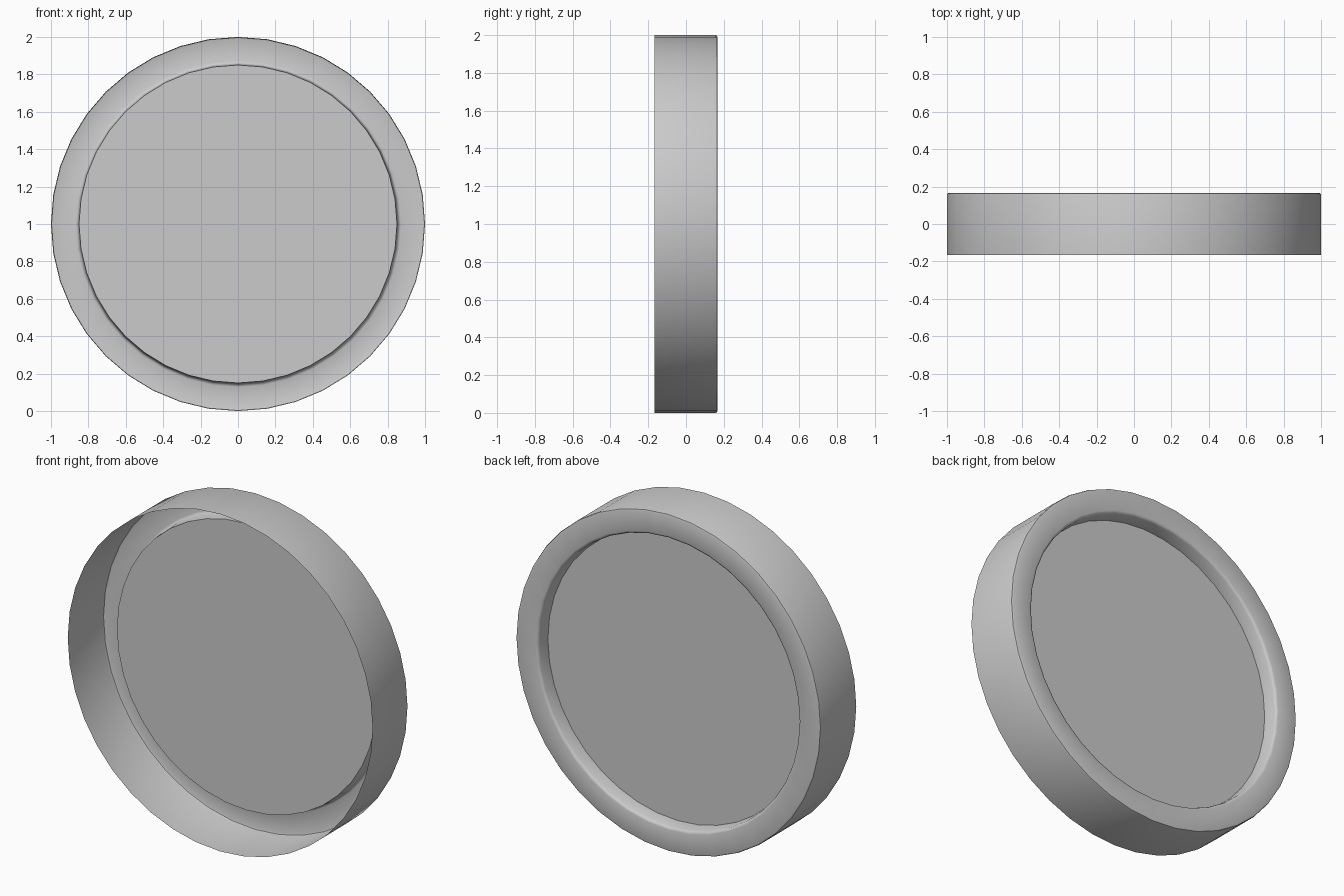
import bpy, bmesh
from math import sin, cos, tau, radians

if "Cube" in bpy.data.objects:
    bpy.data.objects.remove(bpy.data.objects["Cube"])

SIDES = 40
CENTRE_Z = 1.0


def revolve(name, profile, cap=False):
    """Revolve (radius, y) points around the y axis; optionally cap the last ring."""
    bm = bmesh.new()
    rings = []
    for r, y in profile:
        rings.append([bm.verts.new((r * sin(tau * i / SIDES), y,
                                    CENTRE_Z + r * cos(tau * i / SIDES)))
                      for i in range(SIDES)])
    for a, b in zip(rings, rings[1:]):
        for i in range(SIDES):
            j = (i + 1) % SIDES
            bm.faces.new((a[i], b[i], b[j], a[j]))
    if cap:
        bm.faces.new(rings[-1])
    # the shell is open, so orient every face outward / towards the back
    bm.normal_update()
    for f in bm.faces:
        c = f.calc_center_median()
        if cap:
            flip = f.normal.y < 0
        else:
            radial = c.copy()
            radial.y, radial.z = 0, c.z - CENTRE_Z
            inner = radial.length < 0.88
            side = f.normal.dot(radial) * (-1 if inner else 1)
            flip = (f.normal.y < -0.1) or (abs(f.normal.y) < 0.1 and side < 0)
        if flip:
            f.normal_flip()
    me = bpy.data.meshes.new(name)
    bm.to_mesh(me)
    bm.free()
    ob = bpy.data.objects.new(name, me)
    bpy.context.collection.objects.link(ob)
    bpy.ops.object.select_all(action='DESELECT')
    ob.select_set(True)
    bpy.context.view_layer.objects.active = ob
    bpy.ops.object.shade_smooth_by_angle(angle=radians(50))
    return ob


# thin outer wall, rounded back edge, flat back ring and inner lip
revolve("rim_shell", [(1.0, -0.167), (1.0, 0.155), (0.997, 0.164), (0.988, 0.167),
                      (0.872, 0.167), (0.861, 0.163), (0.856, 0.153), (0.85, 0.08)])

# recessed flat disc closing the lip
revolve("recessed_disc", [(0.85, 0.08), (0.842, 0.08)], cap=True)
